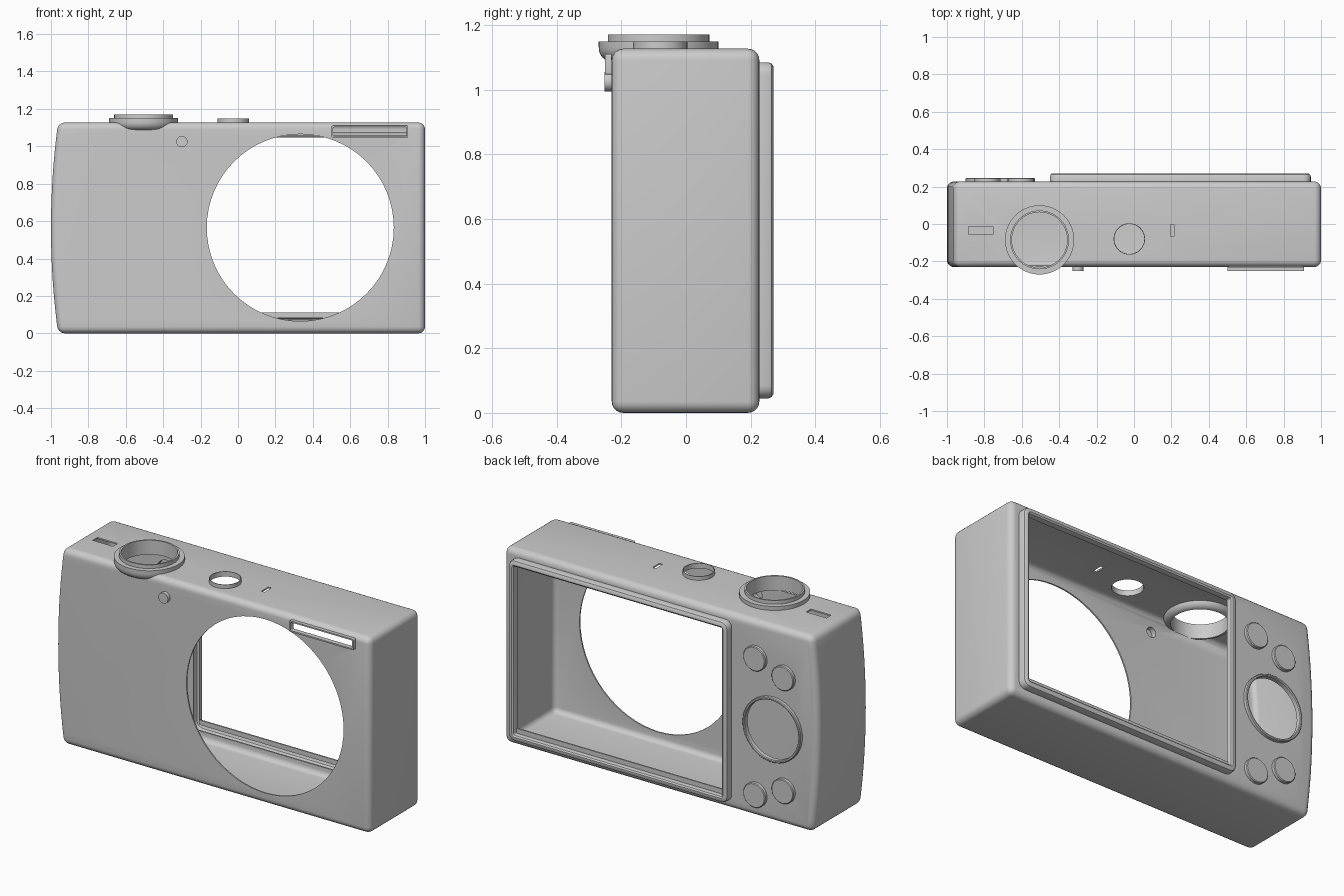
import bpy, bmesh, math
from mathutils import Vector, Matrix

if "Cube" in bpy.data.objects:
    bpy.data.objects.remove(bpy.data.objects["Cube"])

GREY = (0.6, 0.6, 0.6, 1)
mat = bpy.data.materials.new("plain_grey")
mat.use_nodes = True
mat.diffuse_color = GREY
mat.node_tree.nodes["Principled BSDF"].inputs["Base Color"].default_value = GREY

WALL = 0.008
FRONT, BACK, TOP = -0.23, 0.227, 1.127


def finish(name, bm, smooth=True):
    bmesh.ops.recalc_face_normals(bm, faces=bm.faces)
    me = bpy.data.meshes.new(name)
    bm.to_mesh(me)
    bm.free()
    ob = bpy.data.objects.new(name, me)
    bpy.context.collection.objects.link(ob)
    me.materials.append(mat)
    if smooth:
        shade(ob)
    return ob


def shade(ob):
    bpy.ops.object.select_all(action='DESELECT')
    ob.select_set(True)
    bpy.context.view_layer.objects.active = ob
    bpy.ops.object.shade_smooth_by_angle(angle=math.radians(35))


def loft(name, rings, cap=False):
    """Skin a list of equal-length point rings."""
    bm = bmesh.new()
    loops = [[bm.verts.new(p) for p in ring] for ring in rings]
    n = len(loops[0])
    for a, b in zip(loops, loops[1:]):
        for i in range(n):
            j = (i + 1) % n
            bm.faces.new((a[i], a[j], b[j], b[i]))
    if cap:
        bm.faces.new(loops[-1])
    return finish(name, bm)


def turned(name, profile, centre, direction, cap=False):
    """Round part: profile of (radius, height) along a direction."""
    rot = Vector((0, 0, 1)).rotation_difference(Vector(direction)).to_matrix()
    ring = [2 * math.pi * k / 64 for k in range(64)]
    return loft(name, [[Vector(centre) + rot @ Vector((r * math.cos(t), r * math.sin(t), h))
                        for t in ring] for r, h in profile], cap)


def rect(x0, x1, z0, z1, y, r):
    """Rounded rectangle in the xz plane."""
    pts = []
    for q, (cx, cz) in enumerate(((x1 - r, z1 - r), (x0 + r, z1 - r), (x0 + r, z0 + r), (x1 - r, z0 + r))):
        for k in range(6):
            t = math.pi / 2 * (q + k / 5)
            pts.append((cx + r * math.cos(t), y, cz + r * math.sin(t)))
    return pts


def body_solid(name, inset, radius):
    """Block with a bowed grip end and rounded edges."""
    z0, z1 = inset, TOP - inset
    pts = [(1 - inset, z0), (1 - inset, z1)]
    for k in range(17):
        s = 1 - k / 8
        pts.append((-1 + inset + 0.038 * s * s, (z0 + z1) / 2 + s * (z1 - z0) / 2))
    bm = bmesh.new()
    face = bm.faces.new([bm.verts.new((x, FRONT + inset, z)) for x, z in pts])
    new = bmesh.ops.extrude_face_region(bm, geom=[face])["geom"]
    bmesh.ops.translate(bm, vec=(0, BACK - FRONT - 2 * inset, 0),
                        verts=[g for g in new if isinstance(g, bmesh.types.BMVert)])
    bmesh.ops.recalc_face_normals(bm, faces=bm.faces)
    sharp = [e for e in bm.edges if e.calc_face_angle(0) > 0.6]
    bmesh.ops.bevel(bm, geom=sharp, offset=radius, segments=5, profile=0.5, affect='EDGES')
    return finish(name, bm, False)


def box(size, centre):
    bm = bmesh.new()
    bmesh.ops.create_cube(bm, size=1, matrix=Matrix.Translation(centre) @ Matrix.Diagonal((*size, 1)))
    return finish("cutter", bm, False)


def rod(r, centre, axis, length=0.16):
    bm = bmesh.new()
    rot = Matrix.Rotation(math.pi / 2, 4, 'X') if axis == 'Y' else Matrix.Identity(4)
    bmesh.ops.create_cone(bm, cap_ends=True, segments=64, radius1=r, radius2=r, depth=length,
                          matrix=Matrix.Translation(centre) @ rot)
    return finish("cutter", bm, False)


DIAL = (-0.505, -0.085)
RELEASE = (-0.025, -0.08)
PIN = (-0.3, 1.025)
PAD = (-0.715, 0.535)
SMALL = [(-0.605, 0.915), (-0.785, 0.85), (-0.785, 0.2), (-0.605, 0.13)]
SCREEN = (-0.45, 0.945, 0.045, 1.085)
FLASH = (0.5, 0.91, 1.047, 1.11)


def inset(box4, d):
    return box4[0] + d, box4[1] - d, box4[2] + d, box4[3] - d


# Hollow body shell with its openings
body = body_solid("body_shell", 0, 0.036)
sx0, sx1, sz0, sz1 = inset(SCREEN, 0.012)
fx0, fx1, fz0, fz1 = inset(FLASH, 0.008)
cutters = [
    body_solid("cutter", WALL, 0.03),
    rod(0.5, (0.333, FRONT, 0.565), 'Y'),
    box((sx1 - sx0, 0.1, sz1 - sz0), ((sx0 + sx1) / 2, BACK, (sz0 + sz1) / 2)),
    box((fx1 - fx0, 0.1, fz1 - fz0), ((fx0 + fx1) / 2, FRONT, (fz0 + fz1) / 2)),
    box((0.13, 0.043, 0.1), (-0.82, -0.035, TOP)),
    box((0.02, 0.063, 0.1), (0.205, -0.035, TOP)),
    rod(0.152, (*DIAL, TOP + 0.04), 'Z'),
    rod(0.082, (*RELEASE, TOP), 'Z'),
    rod(0.029, (PIN[0], FRONT, PIN[1]), 'Y'),
    rod(0.17, (PAD[0], BACK, PAD[1]), 'Y'),
] + [rod(0.066, (x, BACK, z), 'Y') for x, z in SMALL]
for c in cutters:
    m = body.modifiers.new("cut", 'BOOLEAN')
    m.operation, m.solver, m.object = 'DIFFERENCE', 'EXACT', c
    bpy.context.view_layer.objects.active = body
    bpy.ops.object.modifier_apply(modifier=m.name)
    bpy.data.objects.remove(c)
shade(body)

# Raised screen surround with a ledge along the bottom
steps = [(0, BACK), (0, 0.255), (0.004, 0.265), (0.014, 0.271), (0.026, 0.271),
         (0.034, 0.265), (0.037, 0.255), (0.037, 0.235)]
loft("screen_surround", [rect(*inset(SCREEN, d), y, 0.04 - d * 0.9) for d, y in steps])
ledge = box((1.32, 0.008, 0.028), (0.2475, 0.238, 0.096))
ledge.name = "screen_ledge"

# Flash window rim
loft("flash_rim", [rect(*inset(FLASH, d), y, 0.006) for d, y in
                   ((0, FRONT), (0, -0.25), (0.008, -0.25), (0.008, FRONT))])

# Mode dial: open ring over a rounded bowl
bowl = [(0.148 + 0.037 * math.sin(a), 1.13 - 0.042 * math.cos(a))
        for a in (math.pi / 2 * k / 6 for k in range(7))]
turned("mode_dial", bowl + [(0.185, 1.15), (0.157, 1.15), (0.157, 1.171), (0.148, 1.171), (0.148, 1.088)],
       (*DIAL, 0), (0, 0, 1))

# Shutter release collar
turned("shutter_collar", [(0.084, 0), (0.084, 0.022), (0.08, 0.022), (0.08, -0.005)],
       (*RELEASE, TOP), (0, 0, 1))

# Front lamp and rear buttons
turned("front_lamp", [(0.03, 0), (0.03, 0.022)], (PIN[0], FRONT, PIN[1]), (0, -1, 0), True)
for i, (x, z) in enumerate(SMALL):
    turned(f"rear_button_{i + 1}", [(0.07, 0), (0.07, 0.016), (0.066, 0.02)], (x, BACK, z), (0, 1, 0), True)
turned("control_pad_ring", [(0.185, 0), (0.185, 0.016), (0.181, 0.02), (0.174, 0.02), (0.17, 0.016), (0.17, 0)],
       (PAD[0], BACK, PAD[1]), (0, 1, 0))
